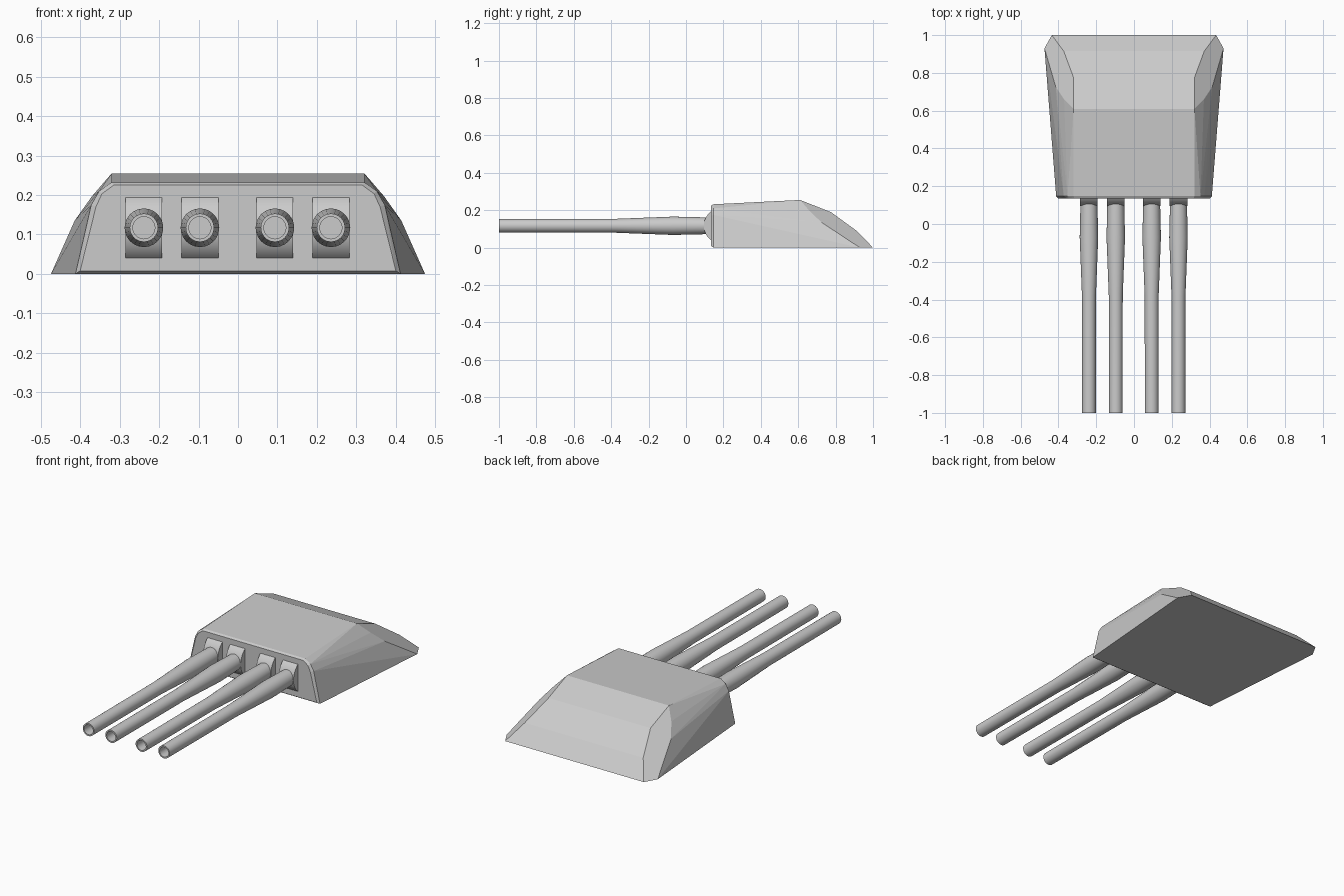
import bpy, bmesh, math

if "Cube" in bpy.data.objects:
    bpy.data.objects.remove(bpy.data.objects["Cube"])

SHIFT = -0.0015
GUN_Z = 0.117
GUN_X = [s * x + SHIFT for x in (0.237, 0.095) for s in (-1, 1)]


def make_object(name, bm):
    bmesh.ops.recalc_face_normals(bm, faces=bm.faces)
    mesh = bpy.data.meshes.new(name)
    bm.to_mesh(mesh)
    bm.free()
    ob = bpy.data.objects.new(name, mesh)
    bpy.context.collection.objects.link(ob)
    return ob


def smooth(ob, angle=35):
    bpy.ops.object.select_all(action='DESELECT')
    ob.select_set(True)
    bpy.context.view_layer.objects.active = ob
    bpy.ops.object.shade_smooth_by_angle(angle=math.radians(angle))


# Armoured housing: convex faceted shell mirrored from half its corners
half = [
    # bevelled front plate
    (0.400, 0.135, 0.008), (0.360, 0.135, 0.170), (0.345, 0.135, 0.203), (0.315, 0.135, 0.225),
    # front rim
    (0.412, 0.147, 0.0), (0.372, 0.147, 0.175), (0.352, 0.147, 0.210), (0.320, 0.147, 0.232),
    # roof end, side knuckle and base corners
    (0.320, 0.61, 0.255), (0.370, 0.66, 0.197), (0.414, 0.725, 0.135),
    (0.474, 0.93, 0.0), (0.435, 1.0, 0.0),
    # stepped rear slope
    (0.320, 0.775, 0.190), (0.372, 0.915, 0.088),
]
bm = bmesh.new()
for x, y, z in half:
    bm.verts.new((x, y, z))
    bm.verts.new((-x, y, z))
bmesh.ops.convex_hull(bm, input=bm.verts)
bmesh.ops.dissolve_limit(bm, angle_limit=math.radians(2), verts=bm.verts, edges=bm.edges)
make_object("turret_housing", bm)


def mantlet(x, name):
    # Rounded shield: circular segment extruded across the gun
    bm = bmesh.new()
    r, cy, w, n = 0.095, 0.19, 0.0465, 12
    arc = [math.radians(-58 + 116 * i / n) for i in range(n + 1)]
    verts = [bm.verts.new((x - w, cy - r * math.cos(a), GUN_Z + r * math.sin(a))) for a in arc]
    face = bm.faces.new(verts)
    ext = bmesh.ops.extrude_face_region(bm, geom=[face])
    moved = [g for g in ext['geom'] if isinstance(g, bmesh.types.BMVert)]
    bmesh.ops.translate(bm, verts=moved, vec=(2 * w, 0, 0))
    smooth(make_object(name, bm))


def barrel(x, name):
    # Lathe profile as (radius, y), from bore bottom round the muzzle to the breech
    profile = [(0, -0.88), (0.028, -0.88), (0.028, -1.0), (0.036, -1.0), (0.037, -0.38),
               (0.049, -0.07), (0.045, 0.10), (0.045, 0.13), (0, 0.13)]
    bm = bmesh.new()
    verts = [bm.verts.new((x + r, y, GUN_Z)) for r, y in profile]
    edges = [bm.edges.new(p) for p in zip(verts, verts[1:])]
    bmesh.ops.spin(bm, geom=verts + edges, cent=(x, 0, GUN_Z), axis=(0, 1, 0),
                   angle=math.tau, steps=24)
    bmesh.ops.remove_doubles(bm, verts=bm.verts, dist=1e-5)
    smooth(make_object(name, bm))


# Four guns with their shields
for i, x in enumerate(GUN_X, 1):
    mantlet(x, f"gun_shield_{i}")
    barrel(x, f"gun_barrel_{i}")
